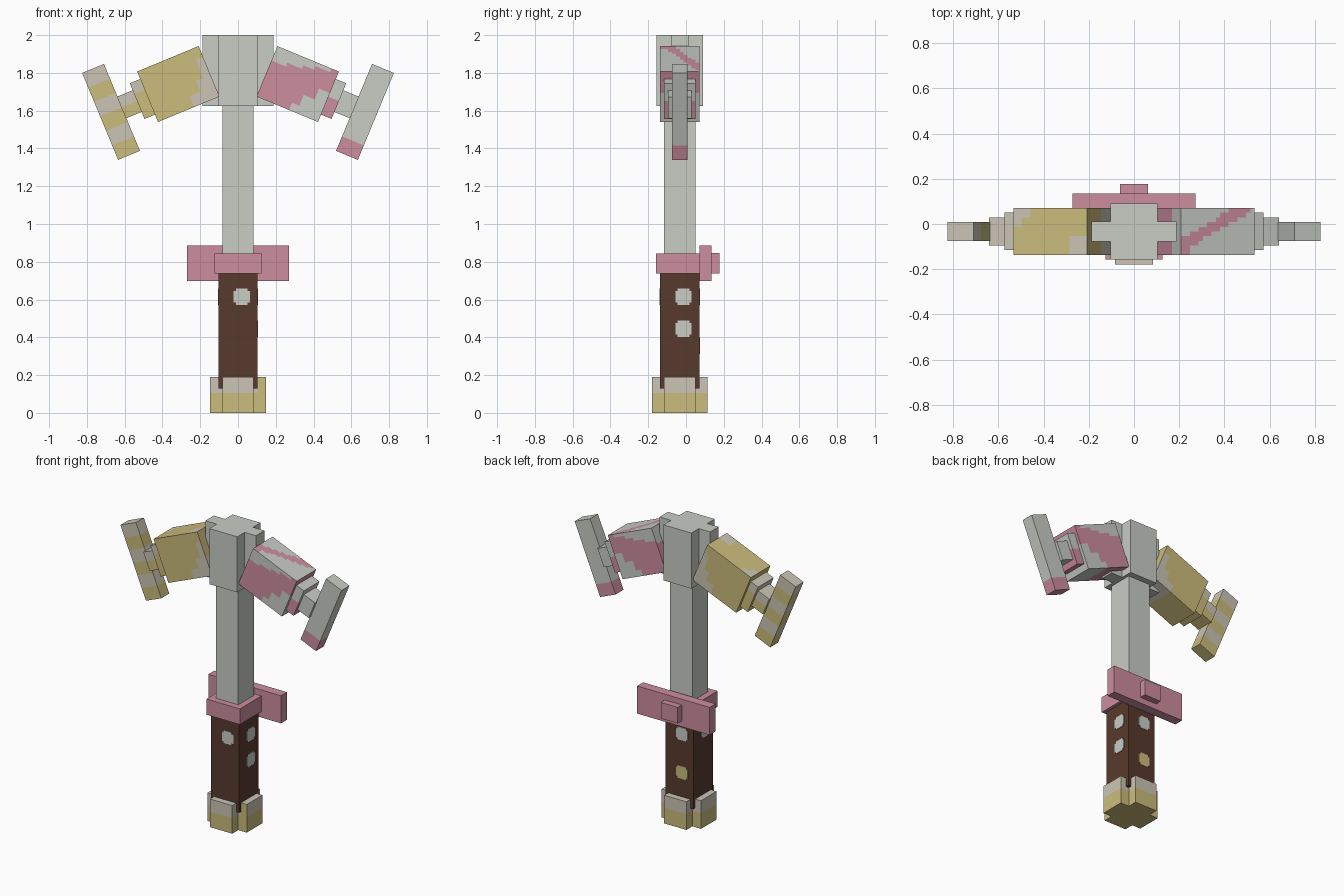
import bpy, bmesh, math
from mathutils import Vector, Matrix

if "Cube" in bpy.data.objects:
    bpy.data.objects.remove(bpy.data.objects["Cube"], do_unlink=True)

CY = -0.033                      # depth of the shaft axis
TILT = math.radians(22.5)        # droop of the head arms


def material(name, *srgb):
    rgb = [(c / 255 / 12.92) if c < 11 else ((c / 255 + 0.055) / 1.055) ** 2.4 for c in srgb]
    m = bpy.data.materials.new(name)
    m.use_nodes = True
    m.diffuse_color = (*rgb, 1)
    m.node_tree.nodes["Principled BSDF"].inputs["Base Color"].default_value = (*rgb, 1)
    return m


GREY = material("pale_grey", 201, 205, 197)
BEIGE = material("beige", 203, 197, 181)
GOLD = material("gold", 203, 188, 124)
PINK = material("pink", 204, 141, 159)
BROWN = material("dark_brown", 88, 58, 45)


def finish(name, bm, mats, rule=None):
    """Turn a bmesh into an object, painting faces by a rule on centre and normal."""
    bmesh.ops.recalc_face_normals(bm, faces=bm.faces)
    if rule:
        for f in bm.faces:
            f.material_index = int(rule(f.calc_center_median(), f.normal))
    me = bpy.data.meshes.new(name)
    bm.to_mesh(me)
    bm.free()
    for m in mats:
        me.materials.append(m)
    ob = bpy.data.objects.new(name, me)
    bpy.context.collection.objects.link(ob)
    return ob


def slice_at(bm, axis, values):
    for v in values:
        normal = Vector([float(i == axis) for i in range(3)])
        bmesh.ops.bisect_plane(bm, geom=bm.verts[:] + bm.edges[:] + bm.faces[:],
                               plane_co=normal * v, plane_no=normal)


def box(name, centre, half, mats, rule=None, cuts=(), step=None):
    bm = bmesh.new()
    bmesh.ops.create_cube(bm, size=2)
    bmesh.ops.transform(bm, verts=bm.verts, matrix=Matrix.Translation(centre) @ Matrix.Diagonal((*half, 1)))
    for axis, values in cuts:
        slice_at(bm, axis, values)
    if step:                     # square paint cells
        for axis in range(3):
            n = round(2 * half[axis] / step)
            slice_at(bm, axis, [centre[axis] + half[axis] * (2 * i / n - 1) for i in range(1, n)])
    return finish(name, bm, mats, rule)


def prism(name, points, depth, mats, cuts=(), rule=None):
    bm = bmesh.new()
    face = bm.faces.new([bm.verts.new((x, y, 0)) for x, y in points])
    top = bmesh.ops.extrude_face_region(bm, geom=[face])["geom"]
    bmesh.ops.translate(bm, vec=(0, 0, depth), verts=[g for g in top if isinstance(g, bmesh.types.BMVert)])
    for axis, values in cuts:
        slice_at(bm, axis, values)
    return finish(name, bm, mats, rule)


def cross(wide, narrow):
    """Plus-shaped outline from its two overlapping half sizes."""
    (ax, ay), (bx, by) = wide, narrow
    q = [(ax, ay), (bx, ay), (bx, by)]
    out = []
    for sx, sy in ((1, 1), (-1, 1), (-1, -1), (1, -1)):
        pts = [(sx * x, sy * y) for x, y in q]
        out += pts if sx * sy > 0 else pts[::-1]
    return out


# Pommel: gold below, beige above, one gold panel on the front
pommel = prism("pommel", cross((0.147, 0.083), (0.083, 0.147)), 0.19, [BEIGE, GOLD],
               cuts=((2, [0.105]), (0, [0.103])),
               rule=lambda c, n: c.z < 0.105 or (n.y < -0.5 and c.x > 0.103))
pommel.location = (0, CY, 0)

# Grip, guard and shaft
box("grip", (0, CY, 0.44), (0.104, 0.104, 0.31), [BROWN])
box("guard_collar", (0, CY, 0.792), (0.125, 0.125, 0.053), [PINK])
box("guard_plate", (0, 0.103, 0.792), (0.271, 0.032, 0.093), [PINK])
box("guard_stud", (0, 0.152, 0.792), (0.063, 0.026, 0.054), [PINK])
box("shaft", (0, CY, 1.23), (0.083, 0.083, 0.41), [GREY])
head = prism("head_block", cross((0.189, 0.045), (0.104, 0.124)), 0.375, [GREY])
head.location = (0, CY, 1.625)

# Grip studs: thin plates with clipped corners, (quarter turns, height, colour)
R, C = 0.043, 0.031
clipped = cross((R, C), (C, R))
for turn, z, mat in ((0, 0.615, GREY), (1, 0.615, GREY), (1, 0.445, GREY),
                     (2, 0.615, GREY), (2, 0.355, GOLD), (3, 0.615, GREY)):
    stud = prism("grip_stud", clipped, 0.006, [mat])
    stud.matrix_world = (Matrix.Translation((0, CY, z)) @ Matrix.Rotation(turn * math.pi / 2, 4, "Z")
                         @ Matrix.Translation((0.02, -0.101, 0)) @ Matrix.Rotation(math.pi / 2, 4, "X"))


# Paint rules for the arms: u runs outwards, v upwards, y towards the back
def pink_arm(u, v, y, n):
    if n.z > 0.5:
        return abs(y - 0.55 * (u + 0.06)) < 0.03 or (u < -0.14 and y < -0.05)
    upper = 0.05 + 0.27 * (u + 0.176)
    if u < 0.02:
        lower = -0.2
    elif u < 0.06:
        lower = -0.1
    elif u < 0.11:
        lower = -0.035
    else:
        lower = 0.02
    return lower < v < upper


def gold_arm(u, v, y, n):
    if n.z > 0.5:
        return not ((u > 0.09 and y > 0.06) or (u > 0.13 and y > 0.03) or (u < -0.1 and y < -0.03))
    return not ((u < -0.14 and v < 0.08 and abs(n.x) < 0.5) or (u < -0.09 and v < -0.02) or (u < -0.03 and v < -0.09))


# (part, outward position, half length, half depth, half height)
PARTS = (("arm", 0.0, 0.176, 0.104, 0.1445), ("collar", 0.203, 0.033, 0.083, 0.102),
         ("neck", 0.28, 0.046, 0.0615, 0.062), ("hammer_bar", 0.3855, 0.0625, 0.042, 0.249))

for side, word, base, paint in ((1, "left", GREY, PINK), (-1, "right", BEIGE, GOLD)):
    if side > 0:
        rules = {"arm": pink_arm,
                 "collar": lambda u, v, y, n: v < 0 and n.z < 0.5,
                 "neck": lambda u, v, y, n: False,
                 "hammer_bar": lambda u, v, y, n: v < -0.166}
    else:
        rules = {"arm": gold_arm,
                 "collar": lambda u, v, y, n: v < 0.04,
                 "neck": lambda u, v, y, n: v < 0,
                 "hammer_bar": lambda u, v, y, n: int((0.249 - v) / 0.083) % 2 == 1}
    for part, u, hx, hy, hz in PARTS:
        painter = rules[part]
        ob = box(f"{word}_{part}", (side * u, 0, 0), (hx, hy, hz), [base, paint],
                 rule=lambda c, n: painter(side * c.x, c.z, c.y, n),
                 step=0.021 if part == "arm" else None,
                 cuts=() if part == "arm" else ((2, [0.083 * i for i in range(-2, 3)] + [0.04]),))
        ob.location = (side * 0.316, CY, 1.741)
        ob.rotation_euler = (0, side * TILT, 0)
